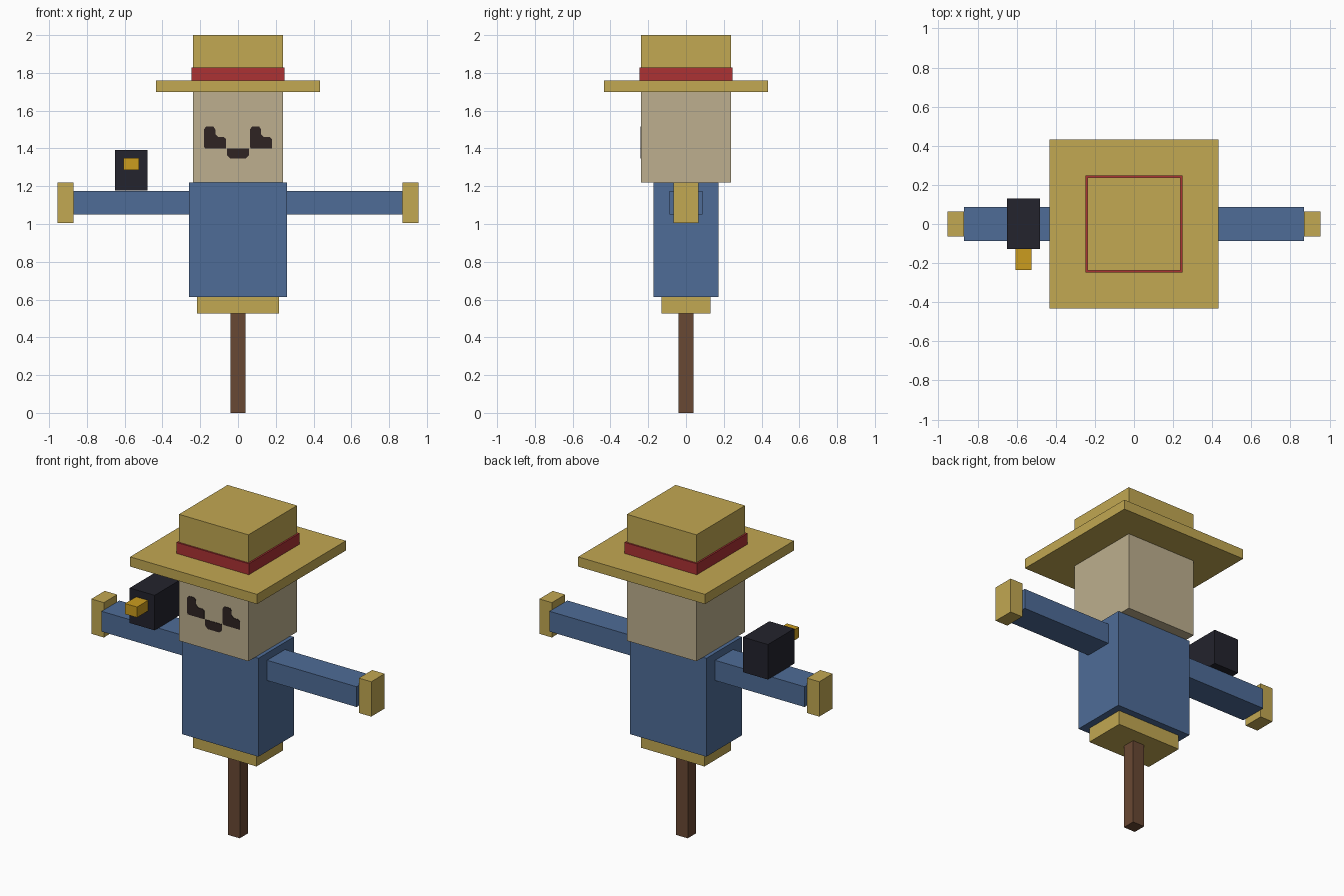
import bpy
import bmesh

cube = bpy.data.objects.get("Cube")
if cube:
    bpy.data.objects.remove(cube, do_unlink=True)


def material(name, hex_code):
    """Flat colour from an sRGB hex code."""
    rgb = []
    for i in (0, 2, 4):
        c = int(hex_code[i:i + 2], 16) / 255
        rgb.append(c / 12.92 if c < 0.04 else ((c + 0.055) / 1.055) ** 2.4)
    mat = bpy.data.materials.new(name)
    mat.use_nodes = True
    mat.diffuse_color = (*rgb, 1)
    mat.node_tree.nodes["Principled BSDF"].inputs["Base Color"].default_value = (*rgb, 1)
    return mat


straw = material("straw", "C2A852")
sack = material("sackcloth", "BDAF8E")
denim = material("blue denim", "4E6C97")
red = material("red ribbon", "AC3234")
wood = material("brown wood", "694833")
feather = material("black feather", "23232D")
gold = material("gold beak", "CB9C1E")
ink = material("dark face paint", "2F2422")


def add_mesh(name, bm, mat):
    bmesh.ops.recalc_face_normals(bm, faces=bm.faces)
    mesh = bpy.data.meshes.new(name)
    bm.to_mesh(mesh)
    bm.free()
    mesh.materials.append(mat)
    obj = bpy.data.objects.new(name, mesh)
    bpy.context.collection.objects.link(obj)
    return obj


def box(name, mat, x, y, z):
    """Box spanning the given (low, high) ranges."""
    bm = bmesh.new()
    bmesh.ops.create_cube(bm, size=1)
    for v in bm.verts:
        v.co = [r[0] if c < 0 else r[1] for c, r in zip(v.co, (x, y, z))]
    return add_mesh(name, bm, mat)


def block(name, mat, half_x, half_y, z0, z1):
    """Box centred on the post."""
    return box(name, mat, (-half_x, half_x), (-half_y, half_y), (z0, z1))


def plate(name, outline, dx=0):
    """Thin painted shape on the front of the head."""
    bm = bmesh.new()
    face = bm.faces.new([bm.verts.new((x + dx, -0.235, z)) for x, z in outline])
    ext = bmesh.ops.extrude_face_region(bm, geom=[face])["geom"]
    for v in ext:
        if isinstance(v, bmesh.types.BMVert):
            v.co.y -= 0.005
    return add_mesh(name, bm, ink)


# Post and body
block("post", wood, 0.04, 0.04, 0, 0.525)
block("straw_waist", straw, 0.217, 0.13, 0.525, 0.613)
block("torso", denim, 0.26, 0.173, 0.613, 1.22)

# Arms and straw hands
for side, s in (("left", 1), ("right", -1)):
    box(side + "_arm", denim, sorted((s * 0.26, s * 0.87)), (-0.087, 0.087), (1.05, 1.175))
    box(side + "_hand", straw, sorted((s * 0.87, s * 0.955)), (-0.065, 0.065), (1.005, 1.22))

# Head and hat
block("head", sack, 0.237, 0.237, 1.22, 1.70)
block("hat_brim", straw, 0.433, 0.433, 1.70, 1.76)
block("hat_band", red, 0.247, 0.247, 1.76, 1.828)
block("hat_crown", straw, 0.237, 0.237, 1.828, 2.0)

# Painted eyes and mouth
eye = [(-0.18, 1.50), (-0.17, 1.515), (-0.13, 1.515), (-0.12, 1.50), (-0.12, 1.475),
       (-0.105, 1.46), (-0.075, 1.46), (-0.063, 1.45), (-0.063, 1.40), (-0.175, 1.40),
       (-0.18, 1.41)]
mouth = [(-0.058, 1.40), (0.058, 1.40), (0.058, 1.365), (0.04, 1.346), (-0.04, 1.346),
         (-0.058, 1.365)]
plate("right_eye", eye)
plate("left_eye", eye, 0.243)
plate("mouth", mouth)

# Crow perched on the right arm
box("crow_body", feather, (-0.65, -0.48), (-0.127, 0.13), (1.177, 1.393))
box("crow_beak", gold, (-0.607, -0.525), (-0.235, -0.127), (1.285, 1.35))
